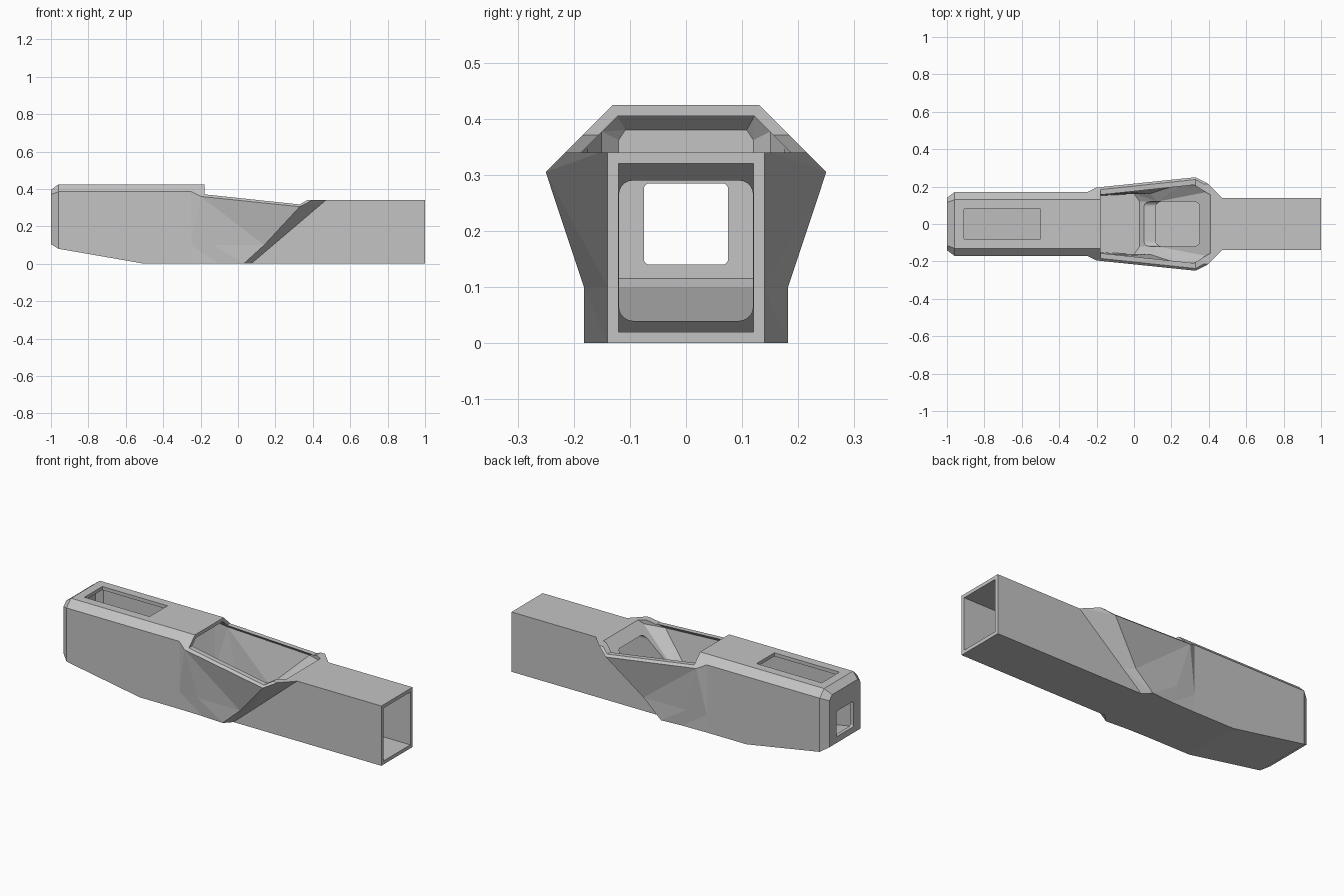
import bpy, bmesh, math

if "Cube" in bpy.data.objects:
    bpy.data.objects.remove(bpy.data.objects["Cube"], do_unlink=True)

GREY = (0.55, 0.55, 0.55, 1)
mat = bpy.data.materials.new("mid grey")
mat.use_nodes = True
mat.diffuse_color = GREY
mat.node_tree.nodes["Principled BSDF"].inputs["Base Color"].default_value = GREY


def loft(name, rings):
    """Skin closed rings of points into a capped solid with outward normals."""
    bm = bmesh.new()
    loops = [[bm.verts.new(p) for p in ring] for ring in rings]
    for a, b in zip(loops, loops[1:]):
        n = len(a)
        for i in range(n):
            bm.faces.new((a[i], a[(i + 1) % n], b[(i + 1) % n], b[i]))
    bm.faces.new(loops[0][::-1])
    bm.faces.new(loops[-1])
    bm.normal_update()
    if bm.calc_volume(signed=True) < 0:
        bmesh.ops.reverse_faces(bm, faces=bm.faces[:])
    bmesh.ops.connect_verts_nonplanar(bm, angle_limit=0.002, faces=bm.faces[:])
    bm.normal_update()
    mesh = bpy.data.meshes.new(name)
    bm.to_mesh(mesh)
    bm.free()
    mesh.materials.append(mat)
    obj = bpy.data.objects.new(name, mesh)
    bpy.context.scene.collection.objects.link(obj)
    return obj


def section(xs, ys, zs):
    """Ring from its left half, listed bottom to top, mirrored to the right."""
    half = list(zip(xs, ys, zs))
    return half + [(x, -y, z) for x, y, z in reversed(half)]


def side_prism(name, outline, width):
    return loft(name, [[(x, y, z) for x, z in outline] for y in (-width, width)])


def rounded_bore(name, x0, x1, half_y, z0, z1, r):
    corners = [(half_y - r, z1 - r), (r - half_y, z1 - r),
               (r - half_y, z0 + r), (half_y - r, z0 + r)]
    ring = [(y + r * math.cos(a), z + r * math.sin(a))
            for q, (y, z) in enumerate(corners)
            for a in [math.pi / 2 * (q + k / 5) for k in range(6)]]
    return loft(name, [[(x, y, z) for y, z in ring] for x in (x0, x1)])


# Outer shell: bottom corner, low side, shoulder and top edge per section
body = loft("hollow_body", [
    section([-1] * 4, (.14, .14, .14, .115), (.105, .2, .37, .395)),
    section([-.96] * 4, (.17, .17, .17, .13), (.08, .17, .385, .425)),
    section([-.5] * 4, (.17, .17, .17, .13), (0, .1, .385, .425)),
    section([-.25] * 4, (.17, .17, .17, .13), (0, .1, .385, .425)),
    section((-.1, -.128, -.2, -.19), (.173, .179, .195, .13), (0, .1, .36, .425)),
    section((.03, .14, .33, .56), (.182, .182, .25, .13), (0, .1, .305, .425)),
    section((.07, .188, .476, .62), (.14, .14, .14, .13), (0, .1, .345, .425)),
    section([1] * 4, (.14, .14, .14, .13), (0, .1, .345, .425)),
])

# Cutters: open top, inner chamber, tube bore and windows
cutters = [
    side_prism("open_top_cutter", [(-.18, .6), (-.18, .371), (.33, .317),
                                   (.37, .34), (1.2, .34), (1.2, .6)], .5),
    loft("chamber_cutter", [
        section([-.98] * 4, (.12, .12, .12, .108), (.115, .2, .362, .38)),
        section([-.95] * 4, (.15, .15, .15, .122), (.1, .17, .377, .405)),
        section([-.5] * 4, (.15, .15, .15, .122), (.02, .1, .377, .405)),
        section([-.25] * 4, (.15, .15, .15, .122), (.02, .1, .377, .405)),
        section((-.1, -.122, -.19, -.17), (.155, .16, .176, .122), (.02, .1, .351, .405)),
        section((0, .085, .29, .46), (.162, .162, .228, .122), (.02, .1, .299, .405)),
        section((.03, .125, .385, .488), (.12, .12, .17, .11), (.02, .1, .319, .405)),
    ]),
    side_prism("tube_bore_cutter", [(.094, .02), (1.1, .02), (1.1, .32), (.447, .32)], .12),
    rounded_bore("slanted_wall_opening_cutter", -.05, .7, .1195, .04, .29, .025),
    rounded_bore("end_window_cutter", -1.1, -.9, .075, .14, .285, .01),
    side_prism("top_slot_cutter", [(-.91, .35), (-.5, .35), (-.5, .5), (-.91, .5)], .08),
]
for cutter in cutters:
    cutter.hide_render = True
    mod = body.modifiers.new(cutter.name, "BOOLEAN")
    mod.operation = "DIFFERENCE"
    mod.solver = "EXACT"
    mod.object = cutter

# Bake the cuts and discard the cutters
bpy.context.view_layer.update()
graph = bpy.context.evaluated_depsgraph_get()
baked = bpy.data.meshes.new_from_object(body.evaluated_get(graph))
body.modifiers.clear()
body.data = baked
for cutter in cutters:
    bpy.data.objects.remove(cutter, do_unlink=True)
